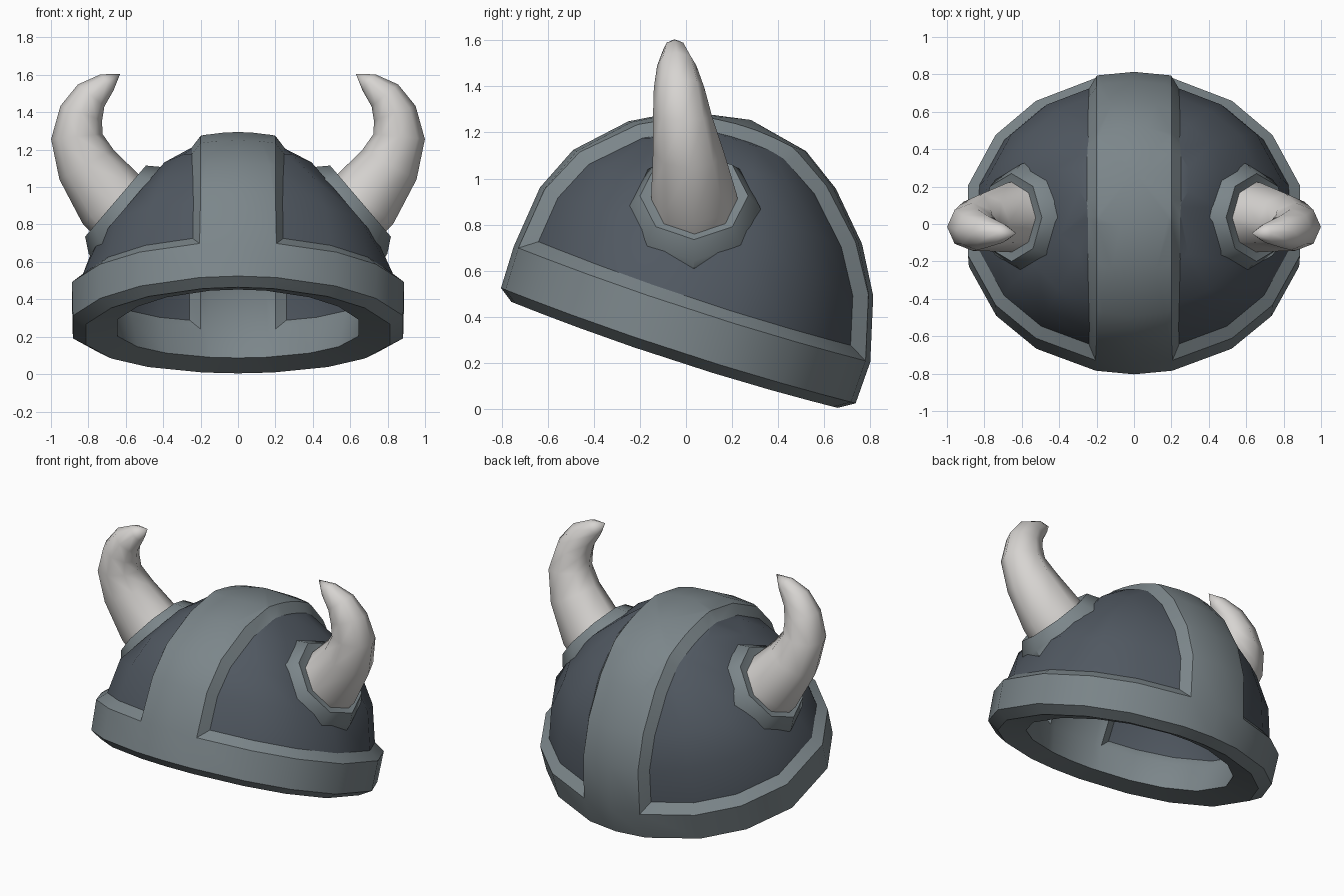
import bpy, bmesh
from math import sin, cos, radians, pi
from mathutils import Vector, Matrix

if "Cube" in bpy.data.objects:
    bpy.data.objects.remove(bpy.data.objects["Cube"])


def material(name, rgb):
    m = bpy.data.materials.new(name)
    m.diffuse_color = (*rgb, 1)
    m.use_nodes = True
    m.node_tree.nodes["Principled BSDF"].inputs["Base Color"].default_value = m.diffuse_color
    return m


STEEL = material("light steel", (0.20, 0.238, 0.255))
DARK = material("dark steel", (0.081, 0.098, 0.12))
BONE = material("bone", (0.68, 0.66, 0.64))


def finish(bm, name, mats, angle):
    bmesh.ops.recalc_face_normals(bm, faces=bm.faces)
    me = bpy.data.meshes.new(name)
    bm.to_mesh(me)
    bm.free()
    ob = bpy.data.objects.new(name, me)
    bpy.context.collection.objects.link(ob)
    for m in mats:
        me.materials.append(m)
    bpy.ops.object.select_all(action='DESELECT')
    ob.select_set(True)
    bpy.context.view_layer.objects.active = ob
    bpy.ops.object.shade_smooth_by_angle(angle=radians(angle))
    return ob


def skin(bm, rings):
    """Quads between successive rings; single-vertex rings become fans."""
    for a, b in zip(rings, rings[1:]):
        n = max(len(a), len(b))
        for i in range(n):
            j = (i + 1) % n
            loop = [a[i % len(a)], a[j % len(a)], b[j % len(b)], b[i % len(b)]]
            bm.faces.new(list(dict.fromkeys(loop)))


# Helmet shell: closed lathe (outer skin, rim, inner skin), slightly oval,
# with the rim band dipping a little at the sides
quarter = [14, 36, 55, 77, 90]
half = quarter + [180 - t for t in quarter[-2::-1]]
angles = [radians(t) for t in half + [t + 180 for t in half]]
outer = [(0, 1.07), (.35, 1.015), (.585, .90), (.815, .707), (.94, .507),
         (1.005, .23), (1, .04), (.92, -.003)]
inner = [(.73, .035), (.77, .2), (.72, .4), (.62, .56), (.46, .68), (.26, .77), (0, .82)]
bm = bmesh.new()
rings = []
for r, h in outer + inner:
    lean = .35 * h * (h - .3) * (1 - h / 1.07)
    dip = .025 if h < .3 else 0
    pts = [(.91 * r * cos(t), .81 * r * sin(t) - lean, h - dip * cos(t) ** 2) for t in angles]
    rings.append([bm.verts.new(p) for p in (pts if r else pts[:1])])
skin(bm, rings)
inner_layer = bm.faces.layers.int.new("inside")
inner_verts = {v for ring in rings[len(outer):] for v in ring}
for f in bm.faces:
    f[inner_layer] = int(all(v in inner_verts for v in f.verts))

# Cut the edges of the central strip
for x in (-.2, .2):
    bmesh.ops.bisect_plane(bm, geom=bm.verts[:] + bm.edges[:] + bm.faces[:],
                           dist=.006, plane_co=(x, 0, 0), plane_no=(1, 0, 0))
bmesh.ops.recalc_face_normals(bm, faces=bm.faces)

# Sunken dark panels on both sides, outside and inside
sockets = set()
for inside, base, width, depth in ((0, .23, .06, -.05), (1, .2, .045, -.045)):
    for s in (-1, 1):
        faces = []
        for f in bm.faces:
            low = min(v.co.z for v in f.verts)
            if f[inner_layer] == inside and low > base - .035 \
                    and f.calc_center_median().x * s > .2 \
                    and all(v.co.x * s > .19 for v in f.verts):
                faces.append(f)
        bmesh.ops.inset_region(bm, faces=faces, thickness=width, depth=depth,
                               use_boundary=True, use_even_offset=True)
        for f in faces:
            f.material_index = 1
            if not inside:
                sockets.update(f.verts)
bm.transform(Matrix.Translation((0, -.049, .237)) @ Matrix.Rotation(radians(-18), 4, 'X'))

# Flatten the panels where the horn collars sit
for v in sockets:
    n = Vector((.76 if v.co.x > 0 else -.76, 0, .65))
    v.co -= n * max(0, v.co.dot(n) - 1.035)
finish(bm, "helmet_shell", [STEEL, DARK], 32)


def octagon_tube(name, path, squash, mat, angle, axis=None, tip=None):
    """Eight-sided tube through (x, y, z, radius) stations, mirrored in x."""
    bm = bmesh.new()
    pts = [Vector(p[:3]) for p in path]
    rings = []
    for i, p in enumerate(pts):
        t = axis or pts[min(i + 1, len(pts) - 1)] - pts[max(i - 1, 0)]
        down = Vector((t.z, 0, -t.x)).normalized()
        r = path[i][3]
        rings.append([bm.verts.new(p + down * r * cos(k * pi / 4)
                                   + Vector((0, squash * r * sin(k * pi / 4), 0)))
                      for k in range(8)])
    ends = [rings[0]]
    if tip:
        rings.append([bm.verts.new(tip)])
    else:
        ends.append(rings[-1])
    skin(bm, rings)
    for e in ends:
        bm.faces.new(e)
    ob = finish(bm, name, [mat], angle)
    ob.modifiers.new("Mirror", 'MIRROR').use_mirror_merge = False


# Collars around the horn roots
octagon_tube("horn_collars", [(.568, .035, .845, .315), (.60, .035, .875, .305),
                              (.655, .035, .925, .25), (.648, .035, .919, .205)],
             .94, STEEL, 46, axis=Vector((.76, 0, .65)))

# Curved horns
octagon_tube("horns", [(.61, .04, .87, .205), (.675, .035, .93, .2),
                       (.81, .01, 1.12, .165), (.862, -.015, 1.27, .138),
                       (.838, -.03, 1.395, .118), (.785, -.04, 1.49, .092),
                       (.70, -.048, 1.56, .055)],
             .93, BONE, 60, tip=(.63, -.05, 1.605))
